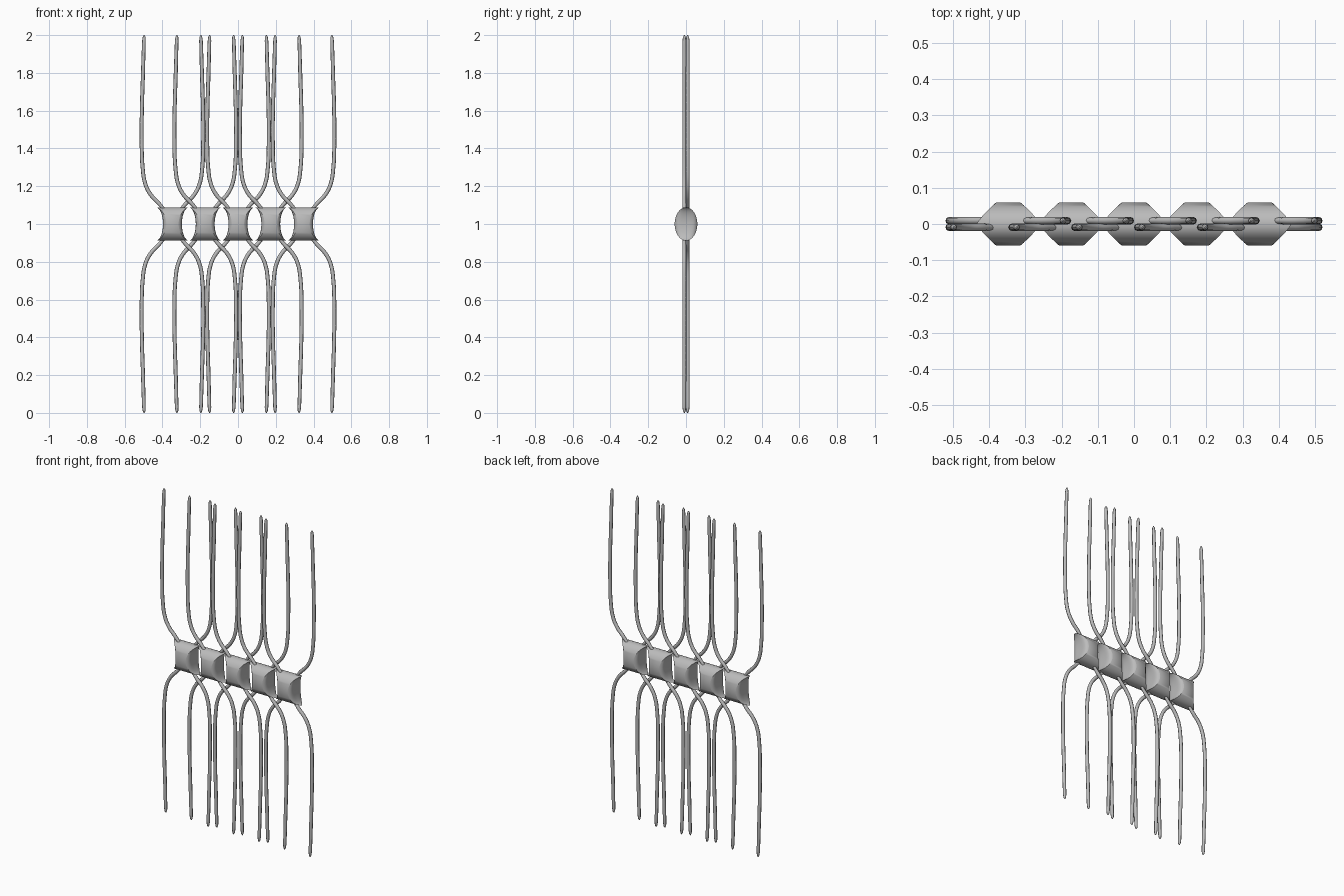
import bpy, bmesh
from math import sin, cos, pi, sqrt

cube = bpy.data.objects.get("Cube")
if cube:
    bpy.data.objects.remove(cube)

GREY = bpy.data.materials.new("matte grey")
GREY.use_nodes = True
GREY.diffuse_color = (0.5, 0.5, 0.5, 1)
GREY.node_tree.nodes["Principled BSDF"].inputs["Base Color"].default_value = (0.5, 0.5, 0.5, 1)

SPACING = 0.1735
HALF_Y, HALF_Z = 0.06, 0.088
SEGMENTS, RINGS = 48, 12


def finish(obj, angle):
    bpy.ops.object.select_all(action='DESELECT')
    obj.select_set(True)
    bpy.context.view_layer.objects.active = obj
    if obj.type == 'CURVE':
        bpy.ops.object.convert(target='MESH')
    bpy.ops.object.shade_smooth_by_angle(angle=angle)


def end_depth(rho, a):
    # Ends are scooped vertically and rounded off toward front and back
    t = min(1, abs(rho * sin(a)))
    return 0.088 - 0.038 * sqrt(1 - t * t) - 0.018 * rho ** 6 * cos(a) ** 2


def make_cell(name, cx):
    bm = bmesh.new()
    rims = []
    for side in (-1, 1):
        centre = bm.verts.new((side * end_depth(0, 0), 0, 0))
        previous = None
        for r in range(1, RINGS + 1):
            rho = sin(r / RINGS * pi / 2)
            ring = []
            for s in range(SEGMENTS):
                a = 2 * pi * s / SEGMENTS
                ring.append(bm.verts.new((side * end_depth(rho, a),
                                          HALF_Y * rho * cos(a), HALF_Z * rho * sin(a))))
            for s in range(SEGMENTS):
                n = (s + 1) % SEGMENTS
                if previous:
                    bm.faces.new((previous[s], previous[n], ring[n], ring[s]))
                else:
                    bm.faces.new((centre, ring[n], ring[s]))
            previous = ring
        rims.append(previous)
    # Barrel wall between both scooped ends
    for s in range(SEGMENTS):
        n = (s + 1) % SEGMENTS
        bm.faces.new((rims[0][s], rims[0][n], rims[1][n], rims[1][s]))
    bmesh.ops.recalc_face_normals(bm, faces=bm.faces)
    mesh = bpy.data.meshes.new(name)
    bm.to_mesh(mesh)
    bm.free()
    mesh.materials.append(GREY)
    obj = bpy.data.objects.new(name, mesh)
    obj.location = (cx, 0, 1)
    bpy.context.collection.objects.link(obj)
    finish(obj, 0.8)


# Spine path: sideways offset, height above the cell centre, thickness
PATH = [(0.045, 0.078, 0.8), (0.075, 0.112, 1), (0.115, 0.155, 1), (0.143, 0.21, 1),
        (0.158, 0.3, 1), (0.163, 0.45, 1), (0.162, 0.6, 1), (0.156, 0.8, 1),
        (0.151, 0.97, 0.9), (0.15, 0.99, 0.7), (0.15, 1.0, 0.2)]


def make_spine(name, cx, side, up):
    curve = bpy.data.curves.new(name, 'CURVE')
    curve.dimensions = '3D'
    curve.bevel_depth = 0.0105
    curve.bevel_resolution = 2
    curve.resolution_u = 5
    curve.use_fill_caps = True
    spline = curve.splines.new('BEZIER')
    spline.bezier_points.add(len(PATH) - 1)
    for p, (x, z, r) in zip(spline.bezier_points, PATH):
        p.co = (cx + side * x, side * up * 0.009, 1 + up * z)
        p.radius = r
        p.handle_left_type = p.handle_right_type = 'AUTO'
    curve.materials.append(GREY)
    obj = bpy.data.objects.new(name, curve)
    bpy.context.collection.objects.link(obj)
    finish(obj, 1.0)


# Row of five cells, each with a spine at all four corners
for i in range(5):
    cx = (i - 2) * SPACING
    make_cell(f"cell_{i + 1}", cx)
    for side, side_name in ((1, "left"), (-1, "right")):
        for up, up_name in ((1, "upper"), (-1, "lower")):
            make_spine(f"{up_name}_{side_name}_spine_{i + 1}", cx, side, up)
